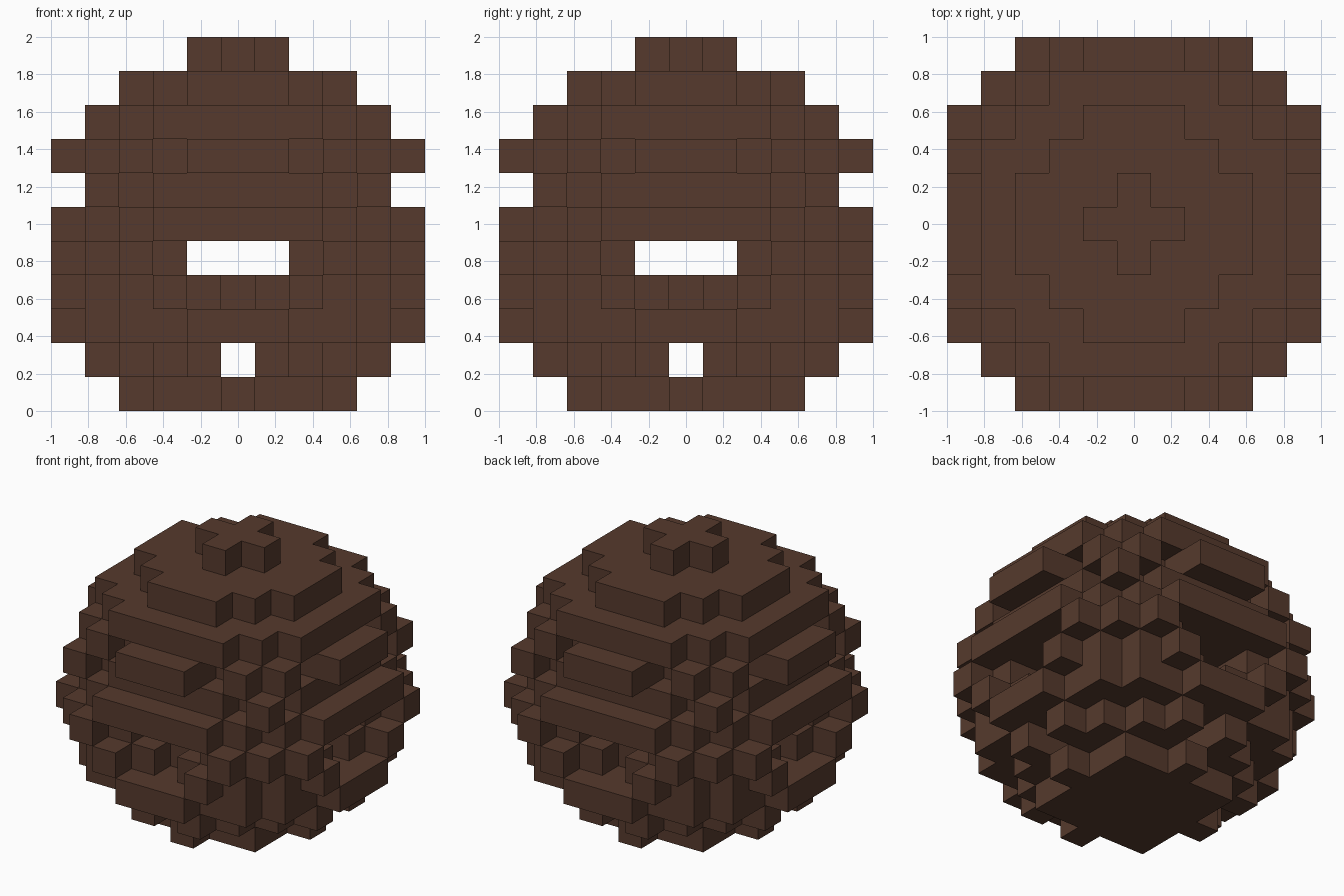
import bpy, bmesh, math
from mathutils import Vector

old = bpy.data.objects.get("Cube")
if old:
    bpy.data.objects.remove(old, do_unlink=True)

CELL = 2 / 11

# Reach of each column from the middle outward, one list per layer, bottom first
LAYERS = [
    [3, 2, 2, 0],
    [-1, 4, 3, 2, 1],
    [5, 5, 4, 4, 3, 1],
    [3, 4, 5, 4, 3, 2],
    [-1, -1, 4, 5, 4, 3],
    [5, 5, 5, 4, 3, 2],
    [4, 4, 4, 3, 4],
    [5, 5, 3, 4, 3, 1],
    [4, 4, 4, 3, 2],
    [3, 3, 2, 1],
    [1, 0],
]

brown = bpy.data.materials.new("dark brown")
brown.use_nodes = True
COLOUR = (0.093, 0.042, 0.026, 1)
brown.diffuse_color = COLOUR
shader = brown.node_tree.nodes["Principled BSDF"]
shader.inputs["Base Color"].default_value = COLOUR
shader.inputs["Roughness"].default_value = 0.9


def filled(i, j, k):
    """True where a block sits; every layer is symmetric in four directions."""
    if not 0 <= k < len(LAYERS):
        return False
    reach = LAYERS[k]
    a, b = abs(i), abs(j)
    return max(a, b) < len(reach) and b <= reach[a] and a <= reach[b]


def add_side(bm, centre, axis, sign):
    """Add one square side of a block, facing outward."""
    normal = Vector((0, 0, 0))
    normal[axis] = sign
    u = Vector((0, 0, 0))
    u[(axis + 1) % 3] = 1
    v = normal.cross(u)
    corners = [normal + u + v, normal - u + v, normal - u - v, normal + u - v]
    bm.faces.new([bm.verts.new(centre + c * CELL / 2) for c in corners])


def build_layer(k):
    bm = bmesh.new()
    span = range(-5, 6)
    for i in span:
        for j in span:
            if not filled(i, j, k):
                continue
            centre = Vector((i, j, k + 0.5)) * CELL
            for axis in range(3):
                for sign in (-1, 1):
                    near = [i, j, k]
                    near[axis] += sign
                    if not filled(*near):
                        add_side(bm, centre, axis, sign)
    bmesh.ops.remove_doubles(bm, verts=bm.verts, dist=CELL / 100)
    bmesh.ops.dissolve_limit(bm, angle_limit=math.radians(1),
                             verts=bm.verts, edges=bm.edges)
    name = f"ball_layer_{k + 1}"
    mesh = bpy.data.meshes.new(name)
    bm.to_mesh(mesh)
    bm.free()
    mesh.materials.append(brown)
    bpy.context.scene.collection.objects.link(bpy.data.objects.new(name, mesh))


# Stack the layers into the blocky ball
for level in range(len(LAYERS)):
    build_layer(level)
